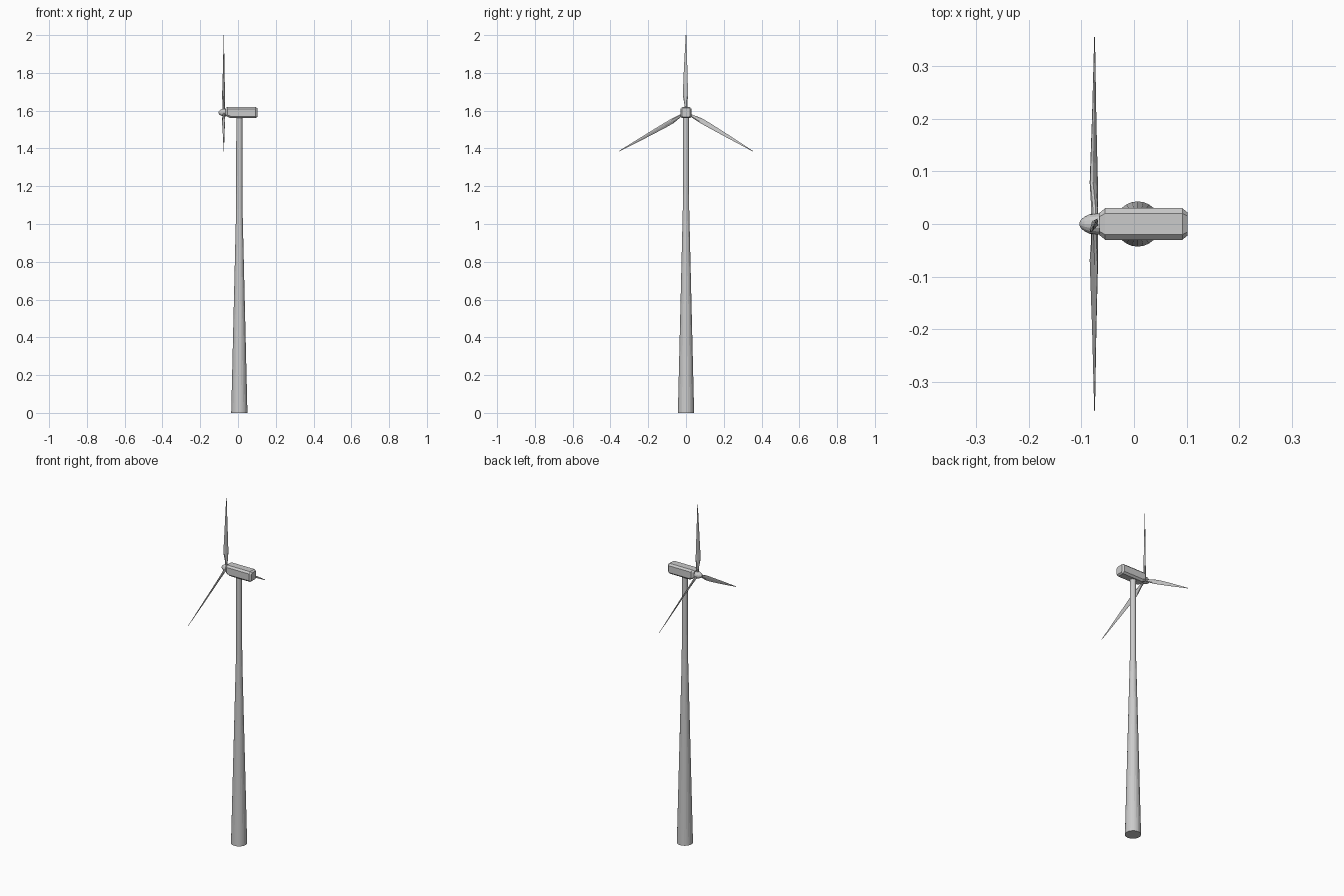
import bpy, bmesh, math
from mathutils import Vector, Matrix

if "Cube" in bpy.data.objects:
    bpy.data.objects.remove(bpy.data.objects["Cube"])

HUB = Vector((-0.075, 0, 1.59))


def loft(name, rings):
    """Skin closed rings of equal length and cap both ends."""
    bm = bmesh.new()
    rows = [[bm.verts.new(p) for p in ring] for ring in rings]
    n = len(rows[0])
    for a, b in zip(rows, rows[1:]):
        for i in range(n):
            j = (i + 1) % n
            bm.faces.new((a[i], a[j], b[j], b[i]))
    bm.faces.new(rows[0])
    bm.faces.new(rows[-1])
    bmesh.ops.recalc_face_normals(bm, faces=bm.faces)
    mesh = bpy.data.meshes.new(name)
    bm.to_mesh(mesh)
    bm.free()
    obj = bpy.data.objects.new(name, mesh)
    bpy.context.collection.objects.link(obj)
    return obj


def circle(n, r1, r2=None):
    r2 = r1 if r2 is None else r2
    return [(r1 * math.cos(math.tau * i / n), r2 * math.sin(math.tau * i / n)) for i in range(n)]


# Tower: tapered lower part, straight upper part
tower_profile = [(0, 0.043), (1.08, 0.017), (1.57, 0.016)]
loft("tower", [[(x + 0.007, y, z) for x, y in circle(24, r)] for z, r in tower_profile])


# Nacelle: chamfered box with a raised front underside
def octagon(x, w, zb, zt, c):
    pts = [(-w, zb + c), (-w + c, zb), (w - c, zb), (w, zb + c),
           (w, zt - c), (w - c, zt), (-w + c, zt), (-w, zt - c)]
    return [(x, y, z) for y, z in pts]


loft("nacelle", [
    octagon(-0.066, 0.021, 1.576, 1.614, 0.007),
    octagon(-0.055, 0.030, 1.567, 1.620, 0.010),
    octagon(-0.038, 0.030, 1.560, 1.620, 0.010),
    octagon(0.092, 0.030, 1.560, 1.620, 0.010),
    octagon(0.102, 0.022, 1.567, 1.613, 0.007),
])

# Hub: pointed spinner
spinner = [(-0.104, 0.002), (-0.101, 0.008), (-0.094, 0.014), (-0.084, 0.019), (-0.062, 0.020)]
loft("hub", [[(x, y, z + HUB.z) for y, z in circle(16, r)] for x, r in spinner])

# Blades: radius, chord, thickness, pitch in degrees, chord offset
stations = [
    (0.000, 0.014, 0.014, 28, 0),
    (0.035, 0.015, 0.013, 28, 0),
    (0.085, 0.029, 0.010, 28, -0.003),
    (0.130, 0.028, 0.008, 25, -0.003),
    (0.240, 0.019, 0.005, 20, -0.002),
    (0.410, 0.003, 0.0015, 15, 0),
]


def blade(name, angle):
    turn = Matrix.Rotation(angle, 3, 'X')
    rings = []
    for r, chord, thick, pitch, off in stations:
        s, c = math.sin(math.radians(pitch)), math.cos(math.radians(pitch))
        ring = []
        for u, v in circle(8, chord / 2, thick / 2):
            u += off
            ring.append(HUB + turn @ Vector((u * s + v * c, u * c - v * s, r)))
        rings.append(ring)
    return loft(name, rings)


for k in range(3):
    blade(f"blade_{k + 1}", math.tau * k / 3)
